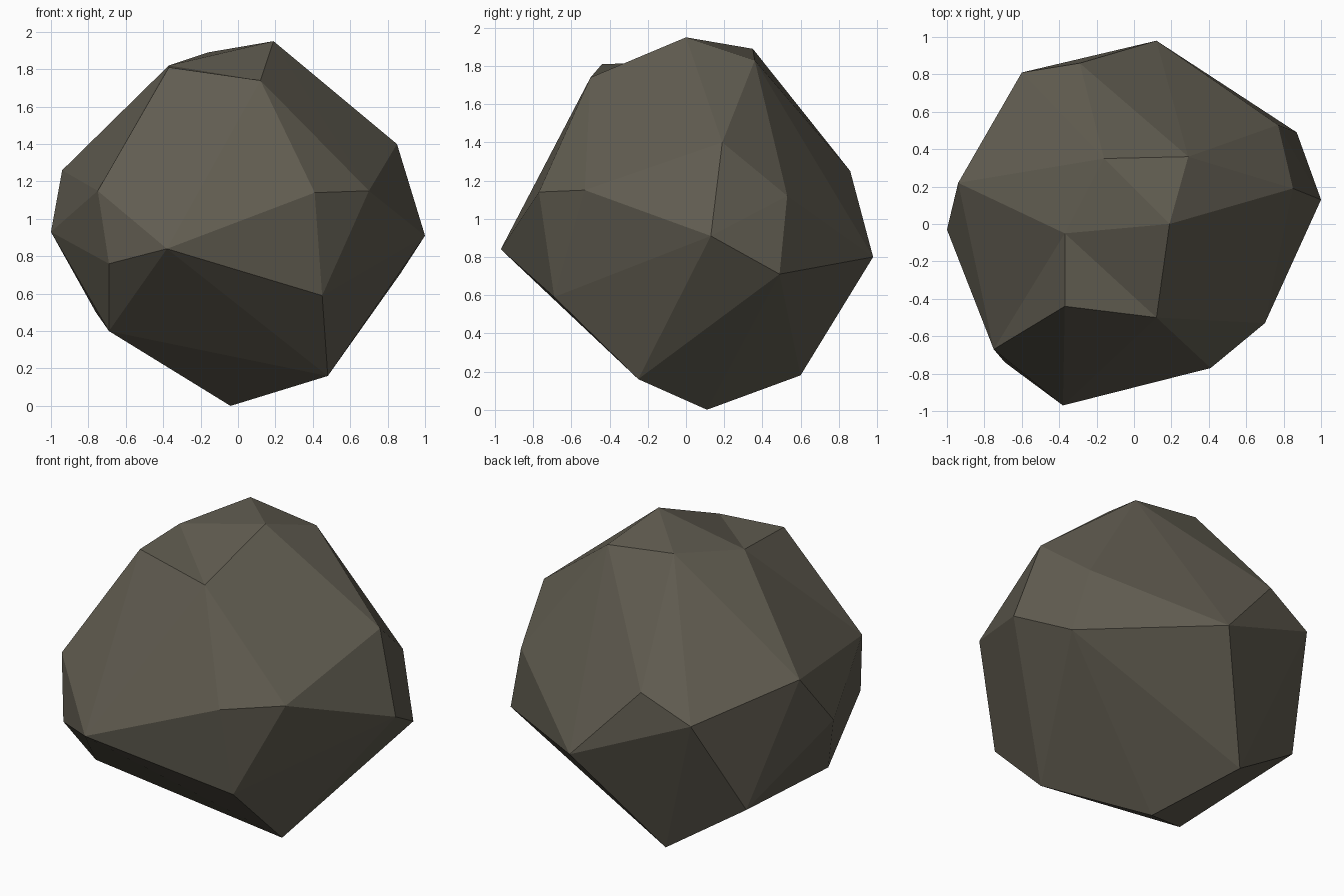
import bpy
import bmesh
from mathutils import Vector

# Remove the default cube only
default_cube = bpy.data.objects.get("Cube")
if default_cube:
    bpy.data.objects.remove(default_cube, do_unlink=True)


def make_material(name, colour):
    material = bpy.data.materials.new(name)
    material.use_nodes = True
    material.diffuse_color = colour
    for node in material.node_tree.nodes:
        if node.type == "BSDF_PRINCIPLED":
            node.inputs["Base Color"].default_value = colour
            node.inputs["Roughness"].default_value = 0.9
    return material


# Corners of the boulder, grouped by region
crown = [(.19, 0, 1.95), (-.37, -.44, 1.81), (.12, -.5, 1.74),
         (-.16, .35, 1.89), (.29, .36, 1.83)]
front_corners = [(-.75, -.67, 1.15), (.41, -.77, 1.14), (.7, -.53, 1.15),
                 (-.38, -.97, .84), (-.69, -.74, .76), (.45, -.69, .59)]
side_corners = [(.85, .19, 1.4), (1, .13, .91), (-.94, .22, 1.26), (-1, -.03, .93)]
back_corners = [(.77, .53, 1.12), (.87, .49, .71), (.12, .98, .8),
                (-.29, .86, 1.25), (-.6, .81, 1.1), (-.76, .49, .5)]
base_corners = [(.48, -.25, .16), (-.69, -.42, .4), (-.28, .6, .18), (-.04, .11, 0)]

# The crown has one shallow dent: it is hulled raised, then pressed back down
dent_position = Vector((-.37, -.05, 1.82))
dent_lift = Vector((0, 0, .175))

bm = bmesh.new()
for corner in crown + front_corners + side_corners + back_corners + base_corners:
    bm.verts.new(corner)
dent = bm.verts.new(dent_position + dent_lift)

# Wrap the corners in flat facets
bmesh.ops.convex_hull(bm, input=list(bm.verts), use_existing_faces=False)
dent.co = dent_position
loose = [vert for vert in bm.verts if not vert.link_faces]
bmesh.ops.delete(bm, geom=loose, context="VERTS")
bmesh.ops.recalc_face_normals(bm, faces=list(bm.faces))
for face in bm.faces:
    face.smooth = False

mesh = bpy.data.meshes.new("boulder")
bm.to_mesh(mesh)
bm.free()
mesh.materials.append(make_material("grey brown stone", (.12, .109, .082, 1)))

boulder = bpy.data.objects.new("boulder", mesh)
bpy.context.scene.collection.objects.link(boulder)
